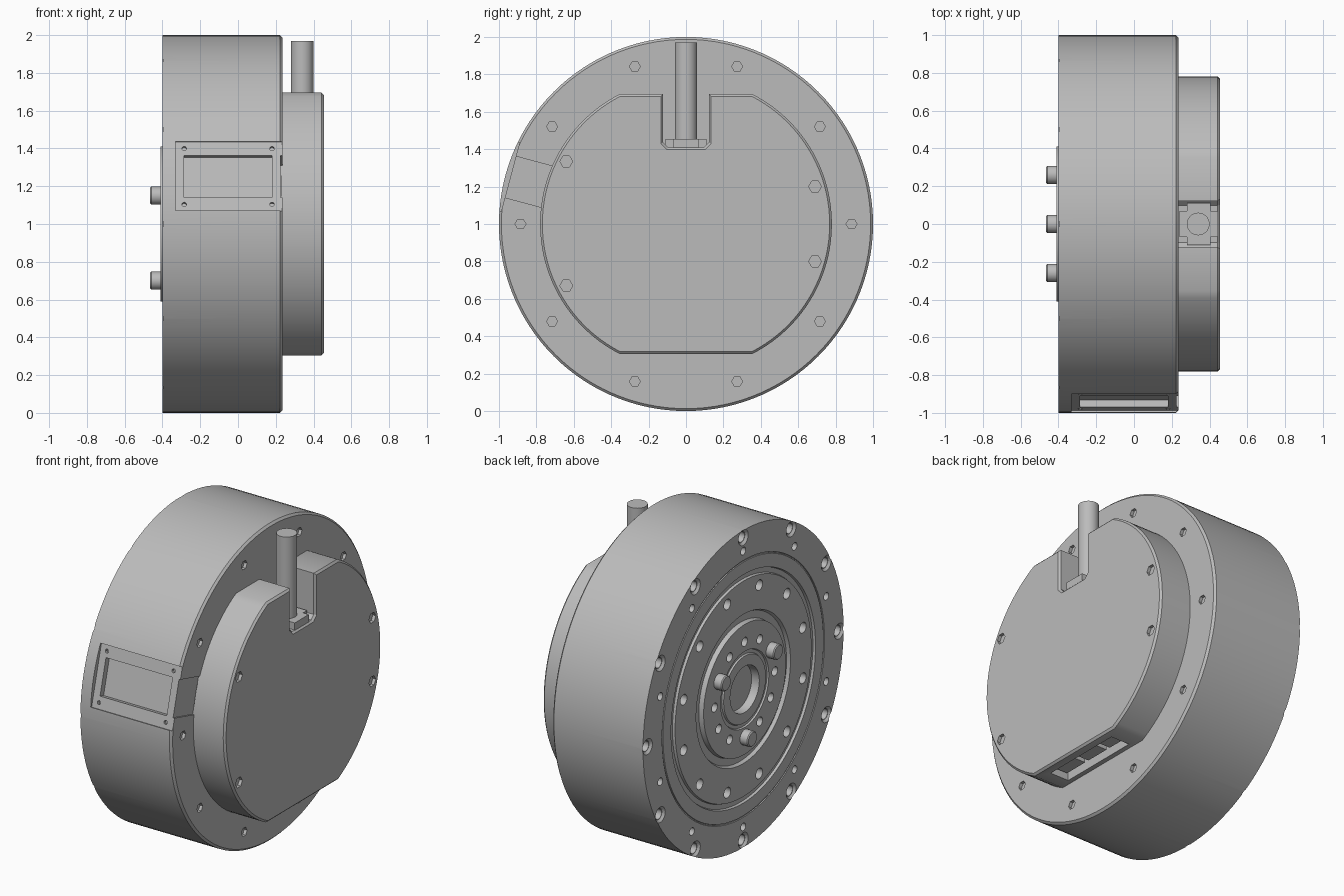
import bpy, bmesh
from math import pi, radians, sin, cos, asin, acos
from mathutils import Matrix, Vector

old = bpy.data.objects.get("Cube")
if old:
    bpy.data.objects.remove(old, do_unlink=True)

grey = bpy.data.materials.new("machined_grey")
grey.use_nodes = True
colour = (0.5, 0.5, 0.5, 1)
grey.diffuse_color = colour
grey.node_tree.nodes["Principled BSDF"].inputs["Base Color"].default_value = colour

AXIS = Vector((0, 0, 1))
FLANGE, BACK, FRONT = 0.235, -0.40, 0.455


def finish(name, bm):
    bmesh.ops.recalc_face_normals(bm, faces=bm.faces)
    mesh = bpy.data.meshes.new(name)
    bm.to_mesh(mesh)
    bm.free()
    ob = bpy.data.objects.new(name, mesh)
    bpy.context.collection.objects.link(ob)
    mesh.materials.append(grey)
    return ob


def select(ob):
    bpy.ops.object.select_all(action='DESELECT')
    ob.select_set(True)
    bpy.context.view_layer.objects.active = ob


def smooth(ob):
    select(ob)
    bpy.ops.object.shade_smooth_by_angle(angle=radians(30))


def cut(ob, bm):
    cutter = finish("cutter", bm)
    cutter.hide_render = True
    mod = ob.modifiers.new("cut", 'BOOLEAN')
    mod.operation, mod.solver, mod.object = 'DIFFERENCE', 'EXACT', cutter
    select(ob)
    bpy.ops.object.modifier_apply(modifier=mod.name)
    bpy.data.objects.remove(cutter, do_unlink=True)


def rod(bm, centre, length, r1, r2=None, sides=24, rot=None):
    """Cylinder or cone; runs along x unless another rotation is given."""
    rot = rot or Matrix.Rotation(pi / 2, 4, 'Y')
    bmesh.ops.create_cone(bm, cap_ends=True, segments=sides, radius1=r1,
                          radius2=r1 if r2 is None else r2, depth=length,
                          matrix=Matrix.Translation(centre) @ rot)


def box(bm, lo, hi, frame=Matrix()):
    lo, hi = Vector(lo), Vector(hi)
    bmesh.ops.create_cube(bm, size=1, matrix=frame @ Matrix.Translation((lo + hi) / 2)
                          @ Matrix.Diagonal((*(hi - lo), 1)))


def ring(x, radius, count, start=0):
    """Points evenly round the main axis."""
    for i in range(count):
        a = start + 2 * pi * i / count
        yield Vector((x, radius * cos(a), 1 + radius * sin(a)))


# Main drum: turned profile with stepped rings on the back
profile = [(-.36, 0), (-.36, .14), (-.41, .145), (-.41, .21), (-.40, .215), (-.40, .235),
           (-.41, .24), (-.41, .41), (-.38, .415), (-.38, .46), (BACK, .47), (BACK, .68),
           (-.385, .685), (-.385, .715), (BACK, .72), (BACK, .80), (-.395, .802),
           (-.395, .808), (BACK, .81), (BACK, 1), (.222, 1), (FLANGE, .987), (FLANGE, 0)]
bm = bmesh.new()
verts = [bm.verts.new((x, 0, 1 + r)) for x, r in profile]
edges = [bm.edges.new(pair) for pair in zip(verts, verts[1:])]
bmesh.ops.spin(bm, geom=verts + edges, cent=AXIS, axis=(1, 0, 0), angle=2 * pi, steps=120)
bmesh.ops.remove_doubles(bm, verts=bm.verts, dist=1e-4)
drum = finish("drum_housing", bm)

# Side pocket frame: local -y points outward from the drum
pocket = Matrix.Translation(AXIS) @ Matrix.Rotation(radians(-15), 4, 'X')

# First cuts: pocket flat and countersinks on the back rim
bm = bmesh.new()
box(bm, (-.33, -1.2, -.19), (.4, -.972, .19), pocket)
for p in ring(BACK + .004, .955, 12):
    rod(bm, p, .02, .055, .035)
cut(drum, bm)

# Second cuts: all holes, pocket recess and cable channel
bm = bmesh.new()
for p in ring(BACK, .955, 12):
    rod(bm, p, .12, .032)
for p in ring(BACK, .87, 10, pi / 10):
    rod(bm, p, .08, .024)
for p in ring(BACK, .615, 12, pi / 12):
    rod(bm, p, .08, .033)
for p in ring(BACK, .30, 12, pi / 6):
    rod(bm, p, .08, .028)
for p in ring(FLANGE, .885, 10):
    rod(bm, p, .04, .029, sides=6)
box(bm, (-.285, -1.1, -.114), (.18, -.935, .114), pocket)
box(bm, (FLANGE - .01, -1.1, -.114), (.3, -.77, .114), pocket)
for x in (-.285, .18):
    for z in (-.153, .153):
        rod(bm, pocket @ Vector((x, -.97, z)), .04, .012, sides=12,
            rot=Matrix.Rotation(radians(75), 4, 'X'))
cut(drum, bm)
smooth(drum)

# Front cover: disc with top and bottom flats and a cable notch
R, FLAT, NOTCH = .78, .695, .122
a = asin(FLAT / R)
right = [(R * cos(t), R * sin(t)) for t in (-a + 2 * a * i / 40 for i in range(41))]
left = [(-y, z) for y, z in reversed(right)]
f = .025
notch = [(NOTCH, FLAT), (NOTCH, .41 + f), (NOTCH - f, .41),
         (f - NOTCH, .41), (-NOTCH, .41 + f), (-NOTCH, FLAT)]
bm = bmesh.new()
base = bm.faces.new([bm.verts.new((FLANGE - .005, y, 1 + z)) for y, z in right + notch + left])
out = bmesh.ops.extrude_face_region(bm, geom=[base])["geom"]
top = [v for v in out if isinstance(v, bmesh.types.BMVert)]
bmesh.ops.translate(bm, verts=top, vec=(FRONT - FLANGE + .005, 0, 0))
bmesh.ops.recalc_face_normals(bm, faces=bm.faces)
rim = [e for e in bm.edges if all(v in top for v in e.verts)]
bmesh.ops.bevel(bm, geom=rim, offset=.012, segments=1, affect='EDGES')
cover = finish("front_cover", bm)

# Cover screw holes and connector opening in the bottom flat
bm = bmesh.new()
for y, z in ((-.64, 1.335), (-.64, .67), (.69, 1.2), (.69, .8)):
    rod(bm, (FRONT, y, z), .04, .034, sides=6)
box(bm, (.265, -.27, .2), (.395, .27, .39))
cut(cover, bm)
smooth(cover)

# Connectors inside the opening
bm = bmesh.new()
for y, w in ((-.17, .08), (.02, .08), (.19, .06)):
    box(bm, (.29, y - w, .335), (.37, y + w, .40))
finish("connectors", bm)

# Cable gland and cable in the notch
bm = bmesh.new()
box(bm, (.24, -.11, 1.40), (.445, .11, 1.455))
corners = [e for e in bm.edges if abs((e.verts[0].co - e.verts[1].co).z) > .01]
bmesh.ops.bevel(bm, geom=corners, offset=.04, segments=4, affect='EDGES')
smooth(finish("cable_gland", bm))
bm = bmesh.new()
rod(bm, (.34, 0, 1.71), .52, .06, sides=32, rot=Matrix())
smooth(finish("cable", bm))

# Three drive pins on the hub
bm = bmesh.new()
for p in ring(-.42, .30, 3, pi / 6):
    rod(bm, p, .09, .048)
ends = [e for e in bm.edges if all(v.co.x < -.46 for v in e.verts)]
bmesh.ops.bevel(bm, geom=ends, offset=.006, segments=1, affect='EDGES')
smooth(finish("drive_pins", bm))
